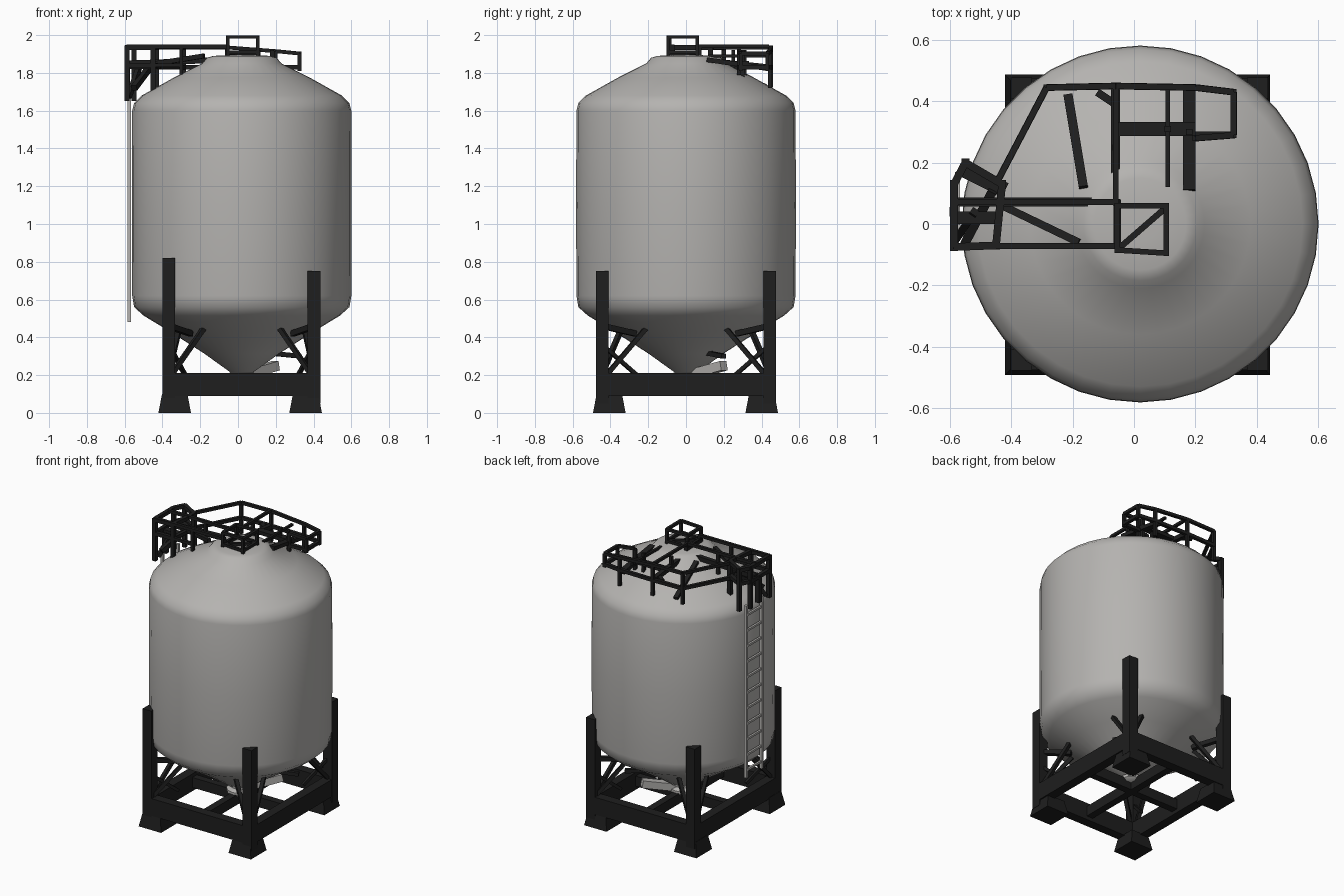
import bpy, bmesh, math
from mathutils import Vector, Matrix

if "Cube" in bpy.data.objects:
    bpy.data.objects.remove(bpy.data.objects["Cube"])


def material(name, rgb):
    m = bpy.data.materials.new(name)
    m.diffuse_color = (*rgb, 1)
    m.use_nodes = True
    m.node_tree.nodes["Principled BSDF"].inputs["Base Color"].default_value = m.diffuse_color
    return m


GREY = material("light grey", (0.46, 0.45, 0.435))
DARK = material("black steel", (0.013, 0.013, 0.013))
CX = 0.02  # tank axis


def finish(name, bm, mat, smooth=False):
    bmesh.ops.recalc_face_normals(bm, faces=bm.faces)
    me = bpy.data.meshes.new(name)
    bm.to_mesh(me)
    bm.free()
    me.materials.append(mat)
    ob = bpy.data.objects.new(name, me)
    bpy.context.collection.objects.link(ob)
    if smooth:
        bpy.ops.object.select_all(action='DESELECT')
        ob.select_set(True)
        bpy.context.view_layer.objects.active = ob
        bpy.ops.object.shade_smooth_by_angle(angle=math.radians(40))
    return ob


def bar(bm, a, b, w=0.02, h=None):
    """Square bar from a to b."""
    a, b = Vector(a), Vector(b)
    z = (b - a).normalized()
    up = Vector((0, 0, 1)) if abs(z.z) < 0.95 else Vector((0, 1, 0))
    x = up.cross(z).normalized()
    y = z.cross(x)
    rot = Matrix((x, y, z)).transposed().to_4x4()
    size = Matrix.Diagonal((w, h or w, (b - a).length, 1))
    bmesh.ops.create_cube(bm, size=1, matrix=Matrix.Translation((a + b) / 2) @ rot @ size)


def path(bm, pts, w=0.02, closed=False):
    for a, b in zip(pts, pts[1:] + (pts[:1] if closed else [])):
        bar(bm, a, b, w)


def lathe(name, profile, mat, n=36):
    bm = bmesh.new()
    rings = [[bm.verts.new((CX + r * math.cos(t), r * math.sin(t), z))
              for t in (2 * math.pi * i / n for i in range(n))] for r, z in profile]
    for p, q in zip(rings, rings[1:]):
        for i in range(n):
            j = (i + 1) % n
            bm.faces.new((p[i], p[j], q[j], q[i]))
    bm.faces.new(rings[0])
    bm.faces.new(rings[-1])
    return finish(name, bm, mat, True)


def roof(x, y):
    """Roof height under a point."""
    r = math.hypot(x - CX, y)
    return 1.86 - max(0, r - 0.2) * 0.53


# tank: hopper cone, wall, domed shoulder, roof cone and lid
lathe("tank", [(0.04, 0.2), (0.2, 0.315), (0.38, 0.43), (0.52, 0.515), (0.57, 0.56),
               (0.58, 0.62), (0.582, 1.1), (0.58, 1.6), (0.57, 1.64), (0.53, 1.68),
               (0.36, 1.775), (0.21, 1.85), (0.185, 1.88), (0.15, 1.89), (0.06, 1.895)], GREY)
lathe("outlet_collar", [(0.07, 0.165), (0.09, 0.18), (0.09, 0.2), (0.05, 0.22)], GREY, 12)

# discharge pipe under the hopper
bm = bmesh.new()
bar(bm, (0.03, 0.02, 0.2), (0.2, 0.2, 0.25), 0.05)
finish("discharge_pipe", bm, GREY)

# support legs and flared feet
LX, LY = (-0.367, 0.403), (-0.443, 0.443)
legs, feet = bmesh.new(), bmesh.new()
for i, x in enumerate(LX):
    for j, y in enumerate(LY):
        top = 0.82 if (i, j) == (0, 0) else 0.75
        bar(legs, (x, y, 0.05), (x, y, top), 0.068)
        fx = x + (0.032 if i == 0 else -0.045)
        fy = y + (0.037 if j == 0 else -0.042)
        bmesh.ops.create_cone(feet, cap_ends=True, segments=4, radius1=0.122, radius2=0.095, depth=0.1,
                              matrix=Matrix.Translation((fx, fy, 0.05)) @ Matrix.Rotation(math.pi / 4, 4, 'Z'))
finish("legs", legs, DARK)
finish("feet", feet, DARK)

# base frame with inner cross beams
bm = bmesh.new()
for y in LY:
    bar(bm, (LX[0], y, 0.15), (LX[1], y, 0.15), 0.065, 0.12)
for x in LX:
    bar(bm, (x, LY[0], 0.15), (x, LY[1], 0.15), 0.065, 0.12)
bar(bm, (LX[0], 0, 0.15), (LX[1], 0, 0.15), 0.05, 0.07)
bar(bm, (CX, LY[0], 0.15), (CX, LY[1], 0.15), 0.05, 0.07)
finish("base_frame", bm, DARK)

# braces fanning from the legs to the hopper
bm = bmesh.new()
for x in LX:
    for y in LY:
        sx, sy = math.copysign(1, x), math.copysign(1, y)
        bar(bm, (x - sx * 0.02, y, 0.21), (CX + sx * 0.2, sy * 0.34, 0.45), 0.024)
        bar(bm, (x, y - sy * 0.03, 0.21), (CX + sx * 0.33, sy * 0.21, 0.45), 0.024)
        bar(bm, (x, y, 0.36), (CX + sx * 0.3, sy * 0.26, 0.2), 0.02)
        bar(bm, (x, y, 0.46), (CX + sx * 0.27, sy * 0.27, 0.42), 0.03)
bar(bm, (0.03, 0.02, 0.22), (0.13, 0.1, 0.32), 0.035)
bar(bm, (0.13, 0.1, 0.32), (0.33, 0.2, 0.3), 0.025)
finish("hopper_braces", bm, DARK)

# ladder up the left wall
bm = bmesh.new()
for y in (-0.01, 0.16):
    bar(bm, (-0.575, y, 0.48), (-0.575, y, 1.68), 0.018)
for k in range(11):
    z = 0.53 + k * 0.108
    bar(bm, (-0.575, -0.01, z), (-0.575, 0.16, z), 0.014)
finish("ladder", bm, GREY)

# ladder landing cage
bm = bmesh.new()
cage = [(-0.587, -0.075), (-0.587, 0.13), (-0.55, 0.2), (-0.43, 0.13), (-0.45, -0.07)]
for z in (1.84, 1.935):
    path(bm, [(x, y, z) for x, y in cage], 0.025, True)
for x, y in cage:
    bar(bm, (x, y, 1.65 if x < -0.5 else 1.69), (x, y, 1.945), 0.026)
bar(bm, (-0.56, 0.18, 1.83), (-0.42, 0.11, 1.83), 0.05, 0.02)
bar(bm, (-0.55, -0.06, 1.72), (-0.46, 0.11, 1.84), 0.03)
bar(bm, (-0.58, -0.05, 1.67), (-0.52, 0.04, 1.84), 0.025)
bar(bm, (-0.587, 0.04, 1.66), (-0.587, 0.04, 1.84), 0.03)
bar(bm, (-0.58, 0.02, 1.83), (-0.45, 0.02, 1.83), 0.04, 0.02)
finish("landing_cage", bm, DARK)

# walkway from the landing to the lid
bm = bmesh.new()
for y in (-0.072, 0.072):
    bar(bm, (-0.59, y, 1.94), (-0.05, y, 1.94), 0.02)
    for x in (-0.3, -0.055):
        bar(bm, (x, y, roof(x, y)), (x, y, 1.94), 0.02)
bar(bm, (-0.59, 0.072, 1.85), (-0.05, 0.072, 1.87), 0.03)
bar(bm, (-0.59, -0.072, 1.84), (-0.3, -0.072, 1.84), 0.02)
bar(bm, (-0.43, 0.06, 1.85), (-0.18, -0.06, 1.89), 0.025)
bar(bm, (-0.055, -0.08, 1.9), (-0.055, 0.08, 1.9), 0.025)
finish("walkway", bm, DARK)

# hoop rail over the lid
bm = bmesh.new()
hoop = [(-0.055, -0.085), (0.105, -0.095), (0.105, 0.06), (-0.055, 0.06)]
path(bm, [(x, y, 1.99) for x, y in hoop], 0.018, True)
path(bm, [(x, y, 1.91) for x, y in hoop], 0.018, True)
for x, y in hoop:
    bar(bm, (x, y, 1.88), (x, y, 1.995), 0.018)
bar(bm, (-0.05, -0.08, 1.905), (0.1, 0.05, 1.905), 0.02)
finish("lid_hoop", bm, DARK)

# rear guard rails around the roof
bm = bmesh.new()
rail = [(-0.44, 0.15), (-0.285, 0.445), (-0.06, 0.45), (0.2, 0.445), (0.325, 0.43), (0.325, 0.29), (0.2, 0.28)]
for z0, w in ((1.935, 0.02), (1.83, 0.022)):
    path(bm, [(x, y, z0 - max(0, x) * (0.1 if z0 > 1.9 else 0)) for x, y in rail], w)
for x, y in rail[1:]:
    bar(bm, (x, y, max(roof(x, y), 1.72) if x < 0.3 else 1.81), (x, y, 1.935 - max(0, x) * 0.1), 0.02)
finish("guard_rail", bm, DARK)

# platform beams behind the lid
bm = bmesh.new()
bar(bm, (-0.06, 0.06, 1.87), (-0.06, 0.44, 1.83), 0.03)
bar(bm, (-0.06, 0.06, 1.94), (-0.06, 0.44, 1.94), 0.018)
bar(bm, (0.11, 0.12, 1.89), (0.11, 0.44, 1.89), 0.016)
bar(bm, (0.18, 0.11, 1.87), (0.18, 0.45, 1.82), 0.04, 0.025)
bar(bm, (-0.06, 0.31, 1.85), (0.2, 0.31, 1.85), 0.045, 0.025)
bar(bm, (0.2, 0.29, 1.83), (0.33, 0.29, 1.83), 0.022)
bar(bm, (-0.215, 0.42, roof(-0.215, 0.42) + 0.02), (-0.165, 0.12, roof(-0.165, 0.12) + 0.01), 0.03, 0.02)
bar(bm, (-0.12, 0.43, 1.83), (-0.06, 0.39, 1.83), 0.025)
for x, y in ((-0.06, 0.25), (0.18, 0.3), (0.11, 0.31)):
    bar(bm, (x, y, roof(x, y) - 0.01), (x, y, 1.92), 0.02)
finish("platform_beams", bm, DARK)
